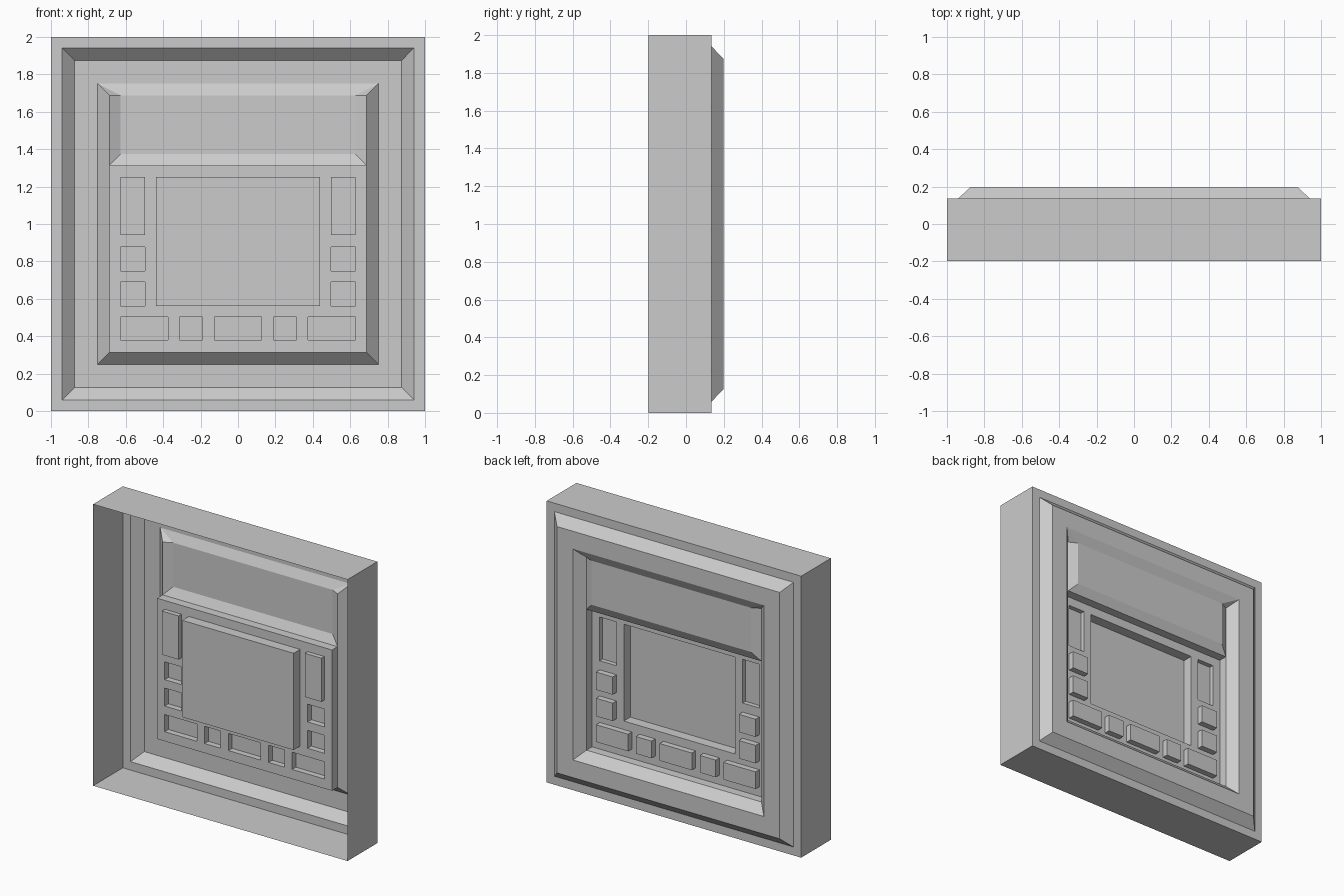
import bpy, bmesh

if "Cube" in bpy.data.objects:
    bpy.data.objects.remove(bpy.data.objects["Cube"])

grey = bpy.data.materials.new("grey")
grey.diffuse_color = (0.6, 0.6, 0.6, 1)
grey.use_nodes = True
grey.node_tree.nodes["Principled BSDF"].inputs["Base Color"].default_value = grey.diffuse_color

# depth levels, front (-y) to back (+y)
FRONT, SCREEN, RAISED, PANEL, SUNK, RIM, HEAD, BACK = (
    -0.198, 0.0, 0.041, 0.073, 0.115, 0.1355, 0.167, 0.198)


def make(name, build):
    bm = bmesh.new()
    build(bm)
    bmesh.ops.remove_doubles(bm, verts=bm.verts, dist=1e-4)
    bmesh.ops.recalc_face_normals(bm, faces=bm.faces)
    me = bpy.data.meshes.new(name)
    bm.to_mesh(me)
    bm.free()
    me.materials.append(grey)
    ob = bpy.data.objects.new(name, me)
    bpy.context.collection.objects.link(ob)
    return ob


def face(bm, *pts):
    bm.faces.new([bm.verts.new(p) for p in pts])


def loop(x0, x1, z0, z1, y):
    return [(x0, y, z0), (x1, y, z0), (x1, y, z1), (x0, y, z1)]


def bridge(bm, a, b, sides=(0, 1, 2, 3)):
    # sides: 0 bottom, 1 right, 2 top, 3 left
    for i in sides:
        j = (i + 1) % 4
        face(bm, a[i], a[j], b[j], b[i])


def square(h, y):
    return loop(-h, h, 1 - h, 1 + h, y)


# open-fronted case: side walls, rim, raised back frame
def case(bm):
    rings = [square(1, FRONT), square(1, RIM), square(0.94, RIM),
             square(0.875, BACK), square(0.75, BACK)]
    for a, b in zip(rings, rings[1:]):
        bridge(bm, a, b)
    bridge(bm, square(0.75, BACK), square(0.6875, RIM), (0, 1, 3))


make("case", case)


# header: shallow dished panel at the top
def header(bm):
    outer = loop(-0.6875, 0.6875, 1.3125, 1.6875, RIM)
    inner = loop(-0.627, 0.627, 1.374, 1.6875, HEAD)
    bridge(bm, outer, inner, (0, 1, 3))
    face(bm, *inner)
    top_l, top_r = (-0.75, BACK, 1.75), (0.75, BACK, 1.75)
    face(bm, top_l, top_r, inner[2], inner[3])
    face(bm, top_l, inner[3], outer[3])
    face(bm, top_r, outer[2], inner[2])


make("header", header)

# panel layout: (name, x0, x1, z0, z1, depth)
parts = [("screen", -0.4375, 0.4375, 0.5625, 1.25, SCREEN),
         ("centre_key", -0.126, 0.126, 0.38, 0.502, SUNK)]
for side, s in (("left", -1), ("right", 1)):
    for nm, a, b, z0, z1, y in (("tall_key", 0.496, 0.627, 0.94, 1.25, RAISED),
                                ("upper_key", 0.496, 0.627, 0.75, 0.876, SUNK),
                                ("lower_key", 0.496, 0.627, 0.5625, 0.69, SUNK),
                                ("wide_key", 0.374, 0.627, 0.38, 0.502, SUNK),
                                ("small_key", 0.19, 0.314, 0.38, 0.502, SUNK)):
        parts.append((side + "_" + nm, min(s * a, s * b), max(s * a, s * b), z0, z1, y))


# control panel: raised slab with an opening for each key
def panel(bm):
    area = (-0.6875, 0.6875, 0.3125, 1.3125)
    bridge(bm, loop(*area, RIM), loop(*area, PANEL))
    xs = sorted({v for p in parts for v in p[1:3]} | set(area[:2]))
    zs = sorted({v for p in parts for v in p[3:5]} | set(area[2:]))
    for x0, x1 in zip(xs, xs[1:]):
        for z0, z1 in zip(zs, zs[1:]):
            cx, cz = (x0 + x1) / 2, (z0 + z1) / 2
            if not any(p[1] < cx < p[2] and p[3] < cz < p[4] for p in parts):
                face(bm, *loop(x0, x1, z0, z1, PANEL))


make("control_panel", panel)

# screen and keys: pushed out or pressed in, open towards the panel
for name, x0, x1, z0, z1, y in parts:
    def key(bm):
        end = loop(x0, x1, z0, z1, y)
        bridge(bm, loop(x0, x1, z0, z1, PANEL), end)
        face(bm, *end)
    make(name, key)
